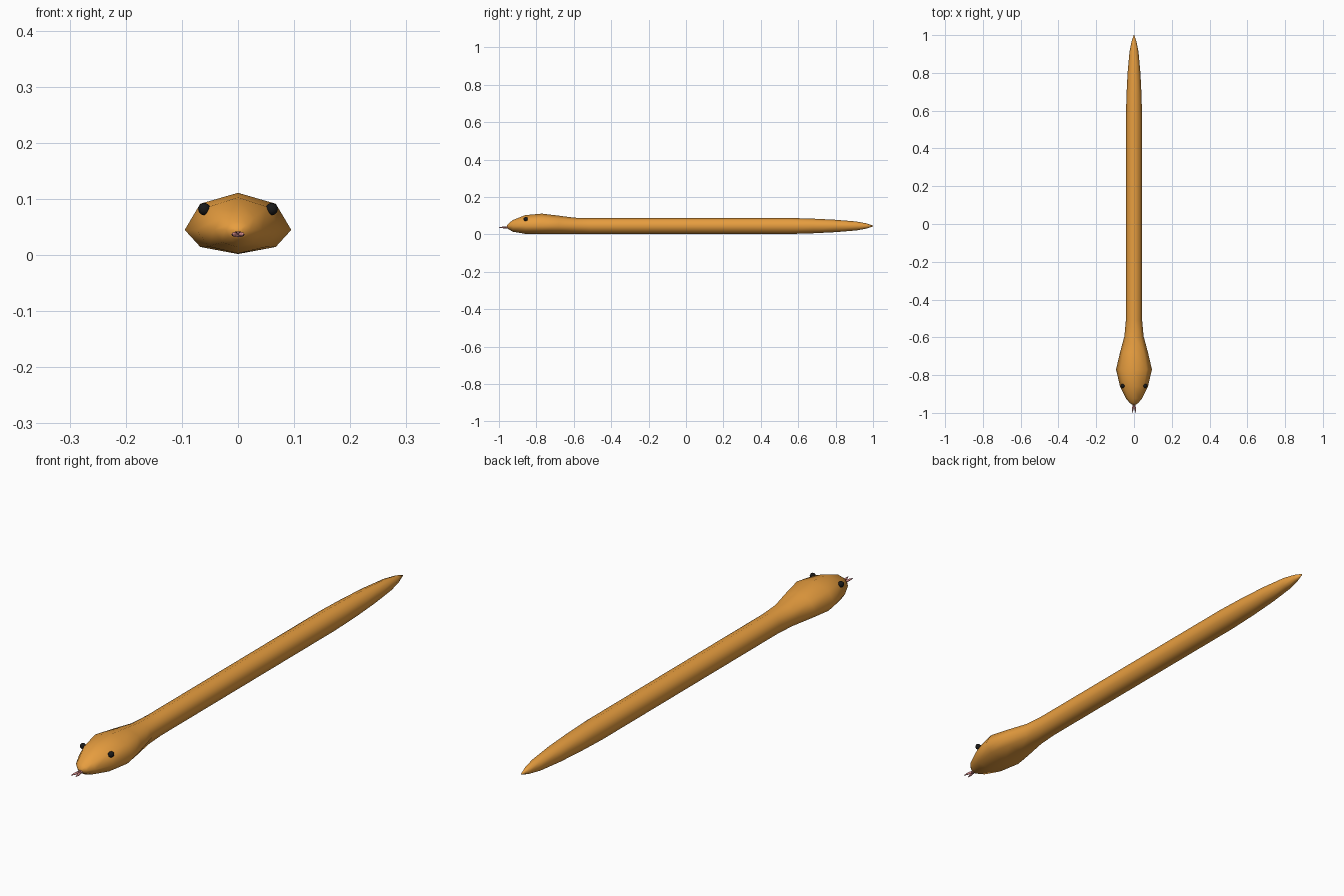
import bpy, bmesh, math
from mathutils import Vector

if "Cube" in bpy.data.objects:
    bpy.data.objects.remove(bpy.data.objects["Cube"])

def material(name, color):
    m = bpy.data.materials.new(name)
    m.diffuse_color = (*color, 1)
    m.use_nodes = True
    m.node_tree.nodes["Principled BSDF"].inputs["Base Color"].default_value = m.diffuse_color
    return m

orange = material("orange_skin", (0.80, 0.34, 0.05))
black = material("eye_black", (0.01, 0.01, 0.01))
pink = material("tongue_pink", (0.72, 0.28, 0.28))

def loft(name, rings, mat, sides=8):
    """Skin rings (x, y, z, half width, height above, height below) along y."""
    bm = bmesh.new()
    loops = []
    for x, y, z, w, up, down in rings:
        loop = []
        for i in range(sides):
            a = 2 * math.pi * i / sides
            c, s = math.cos(a), math.sin(a)
            loop.append(bm.verts.new((x + w * c, y, z + s * (up if s > 0 else down))))
        loops.append(loop)
    for p, q in zip(loops, loops[1:]):
        for i in range(sides):
            j = (i + 1) % sides
            bm.faces.new((p[i], p[j], q[j], q[i]))
    bm.faces.new(loops[0])
    bm.faces.new(loops[-1])
    bmesh.ops.recalc_face_normals(bm, faces=bm.faces)
    me = bpy.data.meshes.new(name)
    bm.to_mesh(me)
    bm.free()
    me.materials.append(mat)
    me.shade_smooth()
    ob = bpy.data.objects.new(name, me)
    bpy.context.collection.objects.link(ob)
    return ob

# Head and body: y, half width, height above and below the spine line
Z = 0.045
profile = [
    (-0.957, 0.008, 0.004, 0.008), (-0.948, 0.022, 0.014, 0.018),
    (-0.925, 0.042, 0.032, 0.031), (-0.86, 0.074, 0.058, 0.042),
    (-0.77, 0.095, 0.066, 0.043), (-0.68, 0.074, 0.055, 0.043),
    (-0.595, 0.051, 0.044, 0.043), (-0.51, 0.043, 0.043, 0.043),
    (0.55, 0.043, 0.043, 0.043), (0.68, 0.040, 0.039, 0.039),
    (0.80, 0.034, 0.033, 0.033), (0.91, 0.024, 0.024, 0.024),
    (0.965, 0.013, 0.014, 0.014), (1.0, 0.002, 0.002, 0.002)]
loft("snake_body", [(0, y, Z, w, u, d) for y, w, u, d in profile], orange)

# Tongue with two prongs
T = 0.037
loft("tongue_base", [(0, -0.92, T, 0.009, 0.006, 0.006),
                     (0, -0.968, T, 0.008, 0.005, 0.005)], pink)
for side, s in (("left", -1), ("right", 1)):
    loft("tongue_prong_" + side, [(s * 0.003, -0.962, T, 0.005, 0.005, 0.005),
                                  (s * 0.007, -0.982, T, 0.0045, 0.004, 0.004),
                                  (s * 0.010, -1.0, T, 0.001, 0.001, 0.001)], pink)

    # Eye
    bpy.ops.mesh.primitive_uv_sphere_add(segments=12, ring_count=8, radius=0.011,
                                         location=(s * 0.060, -0.857, 0.082))
    eye = bpy.context.object
    eye.name = "eye_" + side
    eye.data.materials.append(black)
    bpy.ops.object.shade_smooth()
